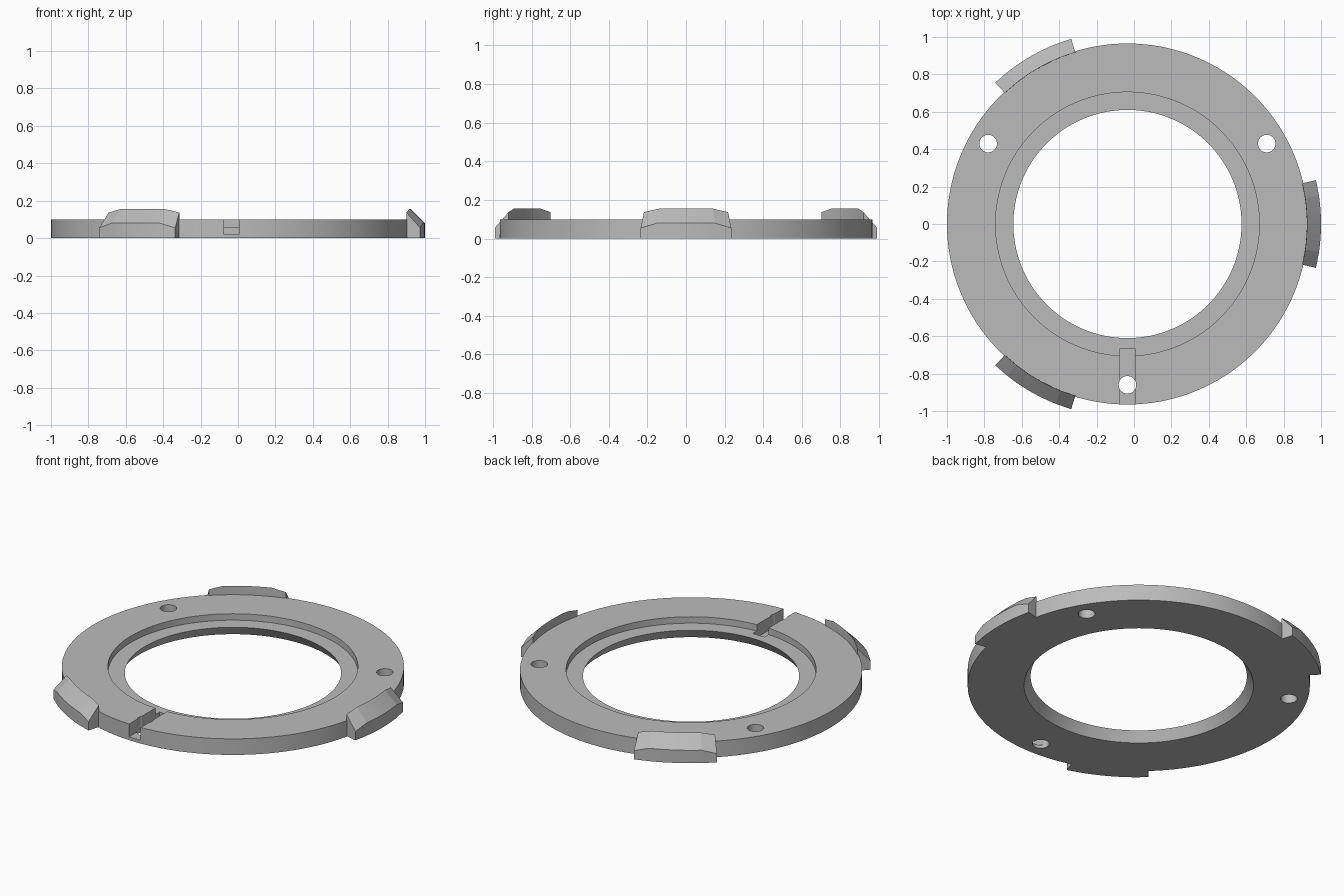
import bpy, bmesh, math
from mathutils import Matrix

if "Cube" in bpy.data.objects:
    bpy.data.objects.remove(bpy.data.objects["Cube"])

CX = -0.035          # ring centre in x
R_OUT = 0.965
H = 0.10

grey = bpy.data.materials.new("plain grey")
grey.diffuse_color = (0.50, 0.50, 0.50, 1)
grey.use_nodes = True
grey.node_tree.nodes["Principled BSDF"].inputs["Base Color"].default_value = grey.diffuse_color


def make(name, bm):
    bmesh.ops.recalc_face_normals(bm, faces=bm.faces)
    me = bpy.data.meshes.new(name)
    bm.to_mesh(me)
    bm.free()
    me.materials.append(grey)
    ob = bpy.data.objects.new(name, me)
    bpy.context.collection.objects.link(ob)
    return ob


def sweep(name, sections, closed):
    """Skin a list of (angle, [(r, z), ...]) sections around the ring centre."""
    bm = bmesh.new()
    rows = [[bm.verts.new((CX + r * math.cos(a), r * math.sin(a), z)) for r, z in prof]
            for a, prof in sections]
    n = len(rows[0])
    for i in range(len(rows) if closed else len(rows) - 1):
        a, b = rows[i], rows[(i + 1) % len(rows)]
        for j in range(n):
            k = (j + 1) % n
            bm.faces.new((a[j], b[j], b[k], a[k]))
    if not closed:
        bm.faces.new(rows[0])
        bm.faces.new(rows[-1])
    return make(name, bm)


# Ring body: stepped recess on top, tapered bore underneath
profile = [(0.647, 0), (R_OUT, 0), (R_OUT, H), (0.705, H), (0.705, 0.06), (0.61, 0.06)]
SEG = 144
ring = sweep("ring_body", [(2 * math.pi * i / SEG, profile) for i in range(SEG)], True)

# Cutters: three screw holes and the radial slot
cutters = []
for deg in (30, 150, 270):
    a = math.radians(deg)
    bm = bmesh.new()
    bmesh.ops.create_cone(bm, cap_ends=True, segments=40, radius1=0.047, radius2=0.047, depth=0.5,
                          matrix=Matrix.Translation((CX + 0.86 * math.cos(a), 0.86 * math.sin(a), 0.05)))
    cutters.append(make("hole_cutter", bm))
bm = bmesh.new()
bmesh.ops.create_cube(bm, size=1, matrix=Matrix.Translation((CX, -0.8825, 0.12))
                      @ Matrix.Diagonal((0.08, 0.435, 0.20, 1)))
cutters.append(make("slot_cutter", bm))

for c in cutters:
    m = ring.modifiers.new("cut", 'BOOLEAN')
    m.operation = 'DIFFERENCE'
    m.solver = 'EXACT'
    m.object = c
    c.hide_render = True

# Bake the cuts, then remove the cutters
bpy.context.view_layer.update()
dg = bpy.context.evaluated_depsgraph_get()
cut_mesh = bpy.data.meshes.new_from_object(ring.evaluated_get(dg))
ring.modifiers.clear()
ring.data = cut_mesh
for c in cutters:
    bpy.data.objects.remove(c)

# Three rim tabs with sloped tops that dip at both ends
parts = [ring]
END, SHOULDER = 13.1, 8.3
steps = [-END, -SHOULDER] + [-SHOULDER + SHOULDER * 2 * i / 8 for i in range(1, 8)] + [SHOULDER, END]
for name, mid in (("right_tab", 0), ("back_tab", 120), ("front_tab", 240)):
    secs = []
    for s in steps:
        end = abs(s) == END
        top_in, top_out = (0.137, 0.055) if end else (0.155, 0.08)
        secs.append((math.radians(mid + s),
                     [(0.958, 0), (1.035, 0), (1.035, top_out), (0.96, top_in)]))
    parts.append(sweep(name, secs, False))

# Smooth round walls, keep the edges crisp
for ob in parts:
    bpy.ops.object.select_all(action='DESELECT')
    ob.select_set(True)
    bpy.context.view_layer.objects.active = ob
    bpy.ops.object.shade_smooth_by_angle(angle=math.radians(10))
